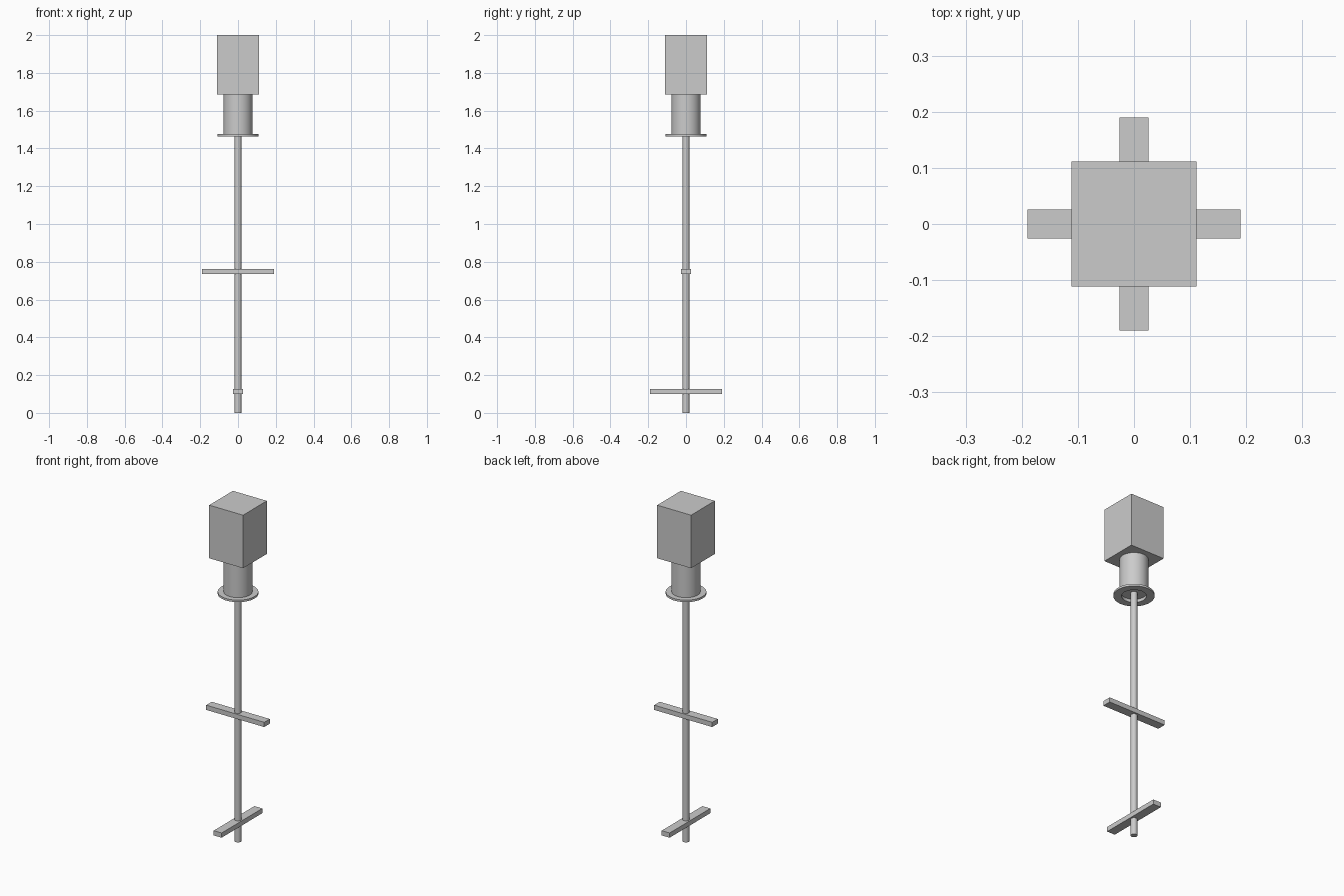
import bpy, math

if "Cube" in bpy.data.objects:
    bpy.data.objects.remove(bpy.data.objects["Cube"])


def box(name, size, z0, z1):
    bpy.ops.mesh.primitive_cube_add(size=1, location=(0, 0, (z0 + z1) / 2))
    o = bpy.context.object
    o.name = name
    o.scale = (size[0], size[1], z1 - z0)
    bpy.ops.object.transform_apply(location=False, rotation=False, scale=True)
    return o


def lathe(name, profile, segs):
    # Revolve a closed or axis-touching (radius, z) profile about z
    verts, faces = [], []
    n = len(profile)
    for i in range(segs):
        a = 2 * math.pi * i / segs
        verts += [(r * math.cos(a), r * math.sin(a), z) for r, z in profile]
    for i in range(segs):
        j = (i + 1) % segs
        faces += [(i * n + k, j * n + k, j * n + k + 1, i * n + k + 1) for k in range(n - 1)]
    # Cap both ends of the profile
    faces.append([i * n for i in reversed(range(segs))])
    faces.append([i * n + n - 1 for i in range(segs)])
    me = bpy.data.meshes.new(name)
    me.from_pydata(verts, [], faces)
    o = bpy.data.objects.new(name, me)
    bpy.context.collection.objects.link(o)
    bpy.ops.object.select_all(action='DESELECT')
    o.select_set(True)
    bpy.context.view_layer.objects.active = o
    bpy.ops.object.shade_smooth_by_angle(angle=math.radians(30))
    return o


# Motor block
box("motor_block", (0.222, 0.222), 1.686, 2.0)

# Bearing housing with mounting flange and shallow recess underneath
lathe("flanged_housing", [
    (0.066, 1.482), (0.066, 1.464), (0.109, 1.464), (0.109, 1.476),
    (0.077, 1.476), (0.077, 1.686)], 48)

# Mixer shaft
lathe("shaft", [(0.018, 0.0), (0.018, 1.482)], 32)

# Two crossed paddles
box("upper_paddle", (0.38, 0.052), 0.735, 0.763)
box("lower_paddle", (0.052, 0.38), 0.099, 0.127)
